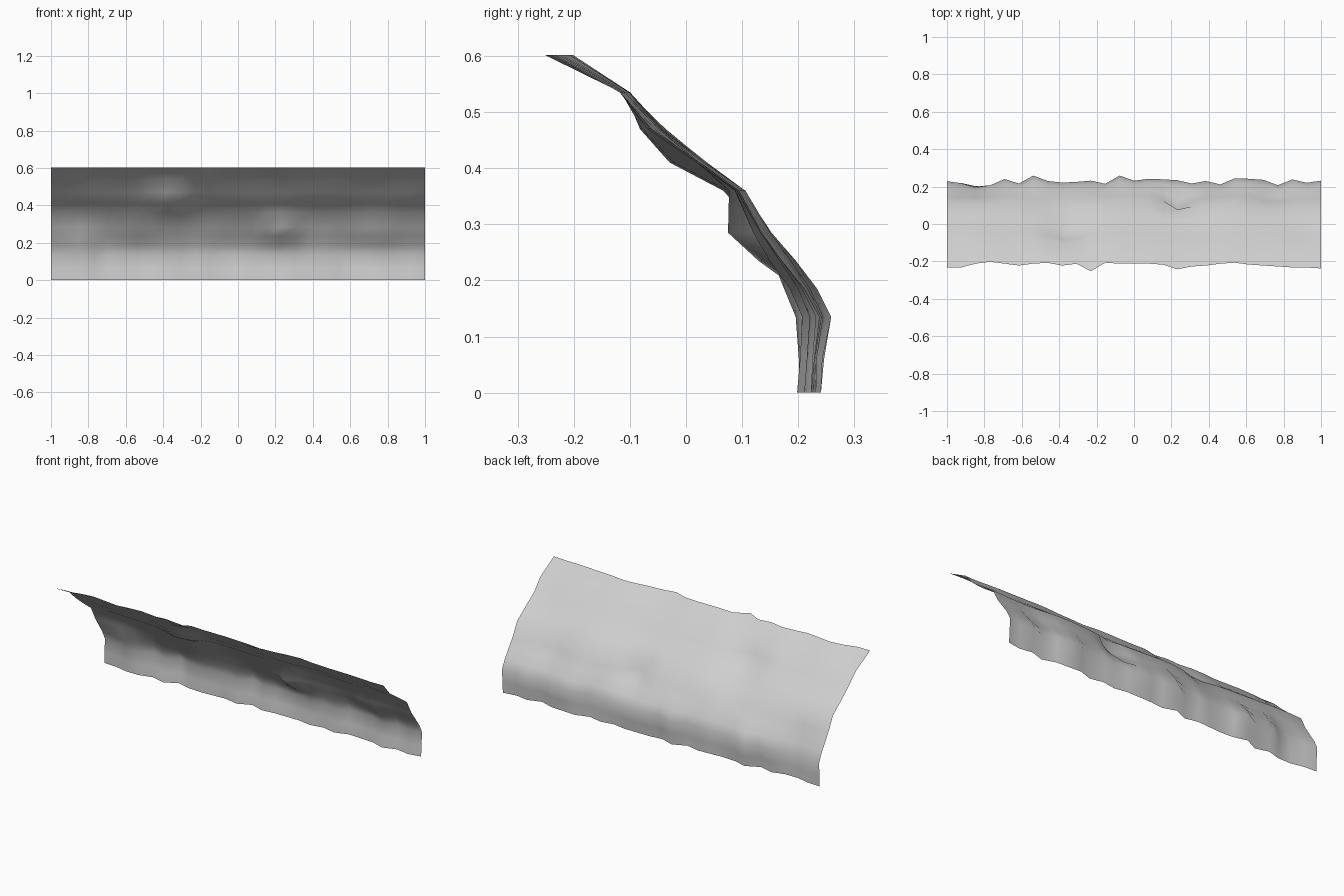
import bpy, bmesh, math

if "Cube" in bpy.data.objects:
    bpy.data.objects.remove(bpy.data.objects["Cube"])

# overhanging rock wall: a single open sheet, leaning forward at the top
PROFILE = [(0.215, 0.0), (0.218, 0.06), (0.226, 0.135), (0.207, 0.185), (0.176, 0.235),
           (0.142, 0.285), (0.098, 0.36), (0.030, 0.41), (-0.042, 0.47),
           (-0.104, 0.535), (-0.222, 0.602)]
COLS = 26
# edge offsets along x (hundredths of a unit), for the top lip and the lower bulge
LIP = [-1, -1, 1, 2, 1, 0, 1, 1.5, 0, 1, -3, 1.5, 1, 1, 1, .5, -2, -.5, 0, 1, 1.5, .5, 0, -.5, -1, -1, -1.5]
FOOT = [1, .5, -1.5, -1.5, 1, -1.5, 3, .5, 0, .5, 1, -1, 3, 0, 1, 1, 1, -.5, 1, -1, 2, 1.5, 1, -2, 1, -.5, 1]
# local bulges: x, z, radius x, radius z, push in y
BUMPS = [(-0.35, 0.425, 0.11, 0.075, -0.07), (0.23, 0.275, 0.055, 0.07, -0.06),
         (0.72, 0.25, 0.10, 0.09, -0.03), (0.95, 0.48, 0.10, 0.06, -0.03),
         (-0.85, 0.20, 0.10, 0.09, -0.025), (0.35, 0.47, 0.16, 0.06, -0.025)]

rock = bpy.data.materials.new("rock grey")
rock.diffuse_color = (0.62, 0.62, 0.62, 1)
rock.use_nodes = True
rock.node_tree.nodes["Principled BSDF"].inputs["Base Color"].default_value = rock.diffuse_color

bm = bmesh.new()
grid = []
for i in range(COLS + 1):
    x = -1 + 2 * i / COLS
    col = []
    for y, z in PROFILE:
        low = 1 - max(0, z - 0.135) / 0.16 if z >= 0.135 else 0.85
        high = max(0, (z - 0.5) / 0.1)
        y += 0.01 * (FOOT[i] * max(low, 0) + LIP[i] * min(high, 1))
        y += 0.009 * math.sin(9 * x + 9 * z) * math.sin(math.pi * z / 0.6)
        for bx, bz, rx, rz, push in BUMPS:
            y += push * math.exp(-((x - bx) / rx) ** 2 - ((z - bz) / rz) ** 2)
        col.append(bm.verts.new((x, y, z)))
    grid.append(col)
for a, b in zip(grid, grid[1:]):
    for j in range(len(PROFILE) - 1):
        bm.faces.new((a[j], b[j], b[j + 1], a[j + 1])).smooth = True

mesh = bpy.data.meshes.new("overhanging_rock_wall")
bm.to_mesh(mesh)
bm.free()
mesh.materials.append(rock)
wall = bpy.data.objects.new("overhanging_rock_wall", mesh)
bpy.context.collection.objects.link(wall)
